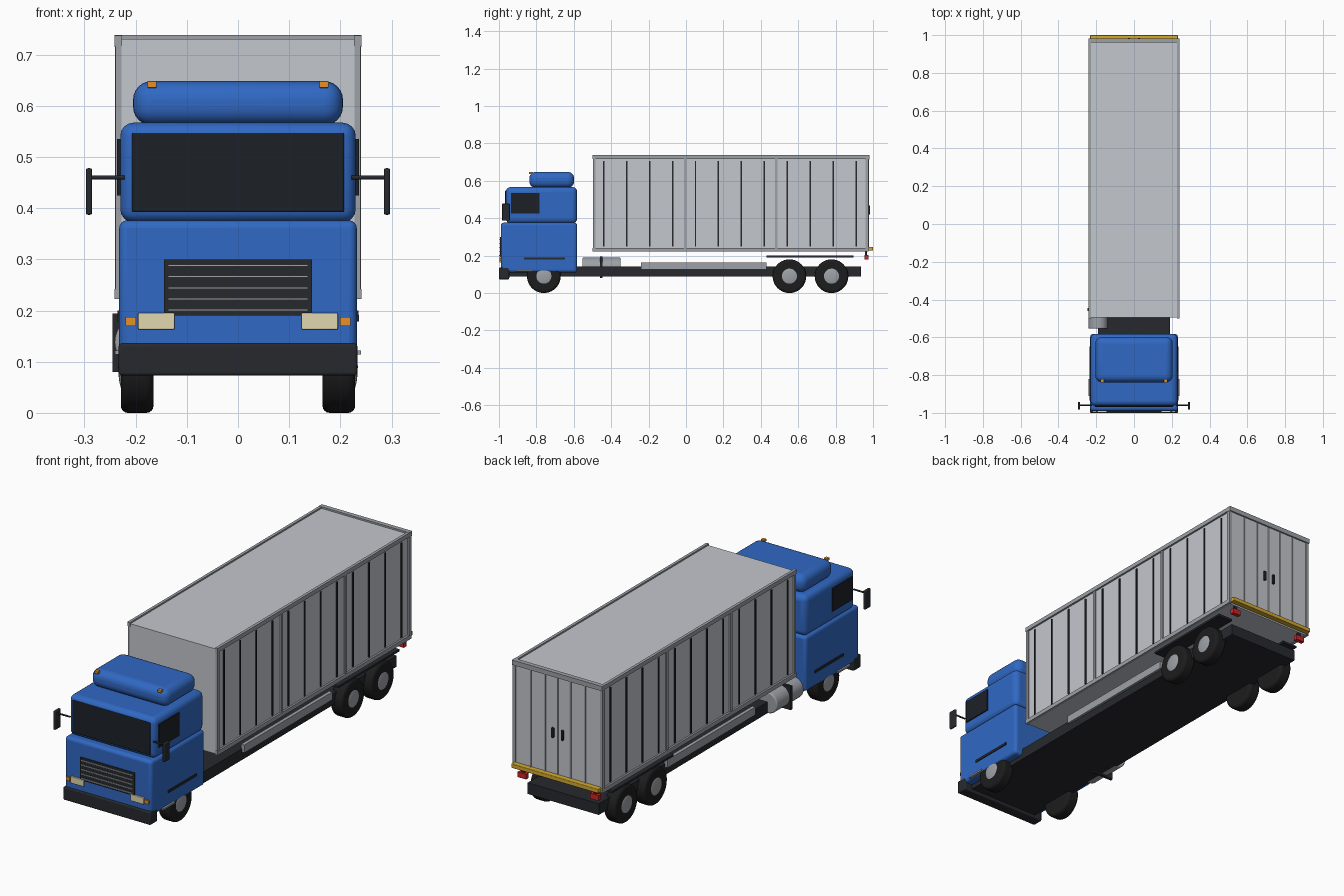
import bpy, math
from mathutils import Vector

if "Cube" in bpy.data.objects:
    bpy.data.objects.remove(bpy.data.objects["Cube"])


def mat(name, r, g, b):
    m = bpy.data.materials.new(name)
    m.diffuse_color = (r, g, b, 1)
    m.use_nodes = True
    m.node_tree.nodes["Principled BSDF"].inputs["Base Color"].default_value = m.diffuse_color
    return m


BLUE = mat("blue_paint", 0.03, 0.14, 0.55)
DARK = mat("dark_plastic", 0.02, 0.022, 0.027)
BLACK = mat("rubber", 0.012, 0.012, 0.012)
GLASS = mat("dark_glass", 0.012, 0.015, 0.02)
AMBER = mat("amber", 0.8, 0.28, 0.02)
CREAM = mat("lamp_cream", 0.75, 0.68, 0.42)
RED = mat("red_lamp", 0.6, 0.02, 0.02)
YELLOW = mat("yellow_bar", 0.65, 0.4, 0.03)
PALE = mat("pale_grey", 0.55, 0.57, 0.61)
STEEL = mat("steel_grey", 0.34, 0.36, 0.39)


def smooth(o):
    bpy.ops.object.select_all(action='DESELECT')
    o.select_set(True)
    bpy.context.view_layer.objects.active = o
    bpy.ops.object.shade_smooth_by_angle(angle=math.radians(35))


def box(name, x, y, z, m=None, bevel=0, segs=4):
    """Box from (min, max) pairs, with optional rounded edges."""
    bpy.ops.mesh.primitive_cube_add(size=1)
    o = bpy.context.object
    o.name = name
    lo, hi = Vector((x[0], y[0], z[0])), Vector((x[1], y[1], z[1]))
    for v in o.data.vertices:
        v.co = (lo + hi) / 2 + v.co * (hi - lo)
    if m:
        o.data.materials.append(m)
    if bevel:
        b = o.modifiers.new("round", 'BEVEL')
        b.width, b.segments = bevel, segs
        smooth(o)
    return o


def pair(name, x, y, z, m=None, bevel=0, segs=3):
    """Same box on both sides of the truck."""
    box(name + "_right", x, y, z, m, bevel, segs)
    box(name + "_left", (-x[1], -x[0]), y, z, m, bevel, segs)


def cyl(name, loc, r, depth, axis, m=None, bevel=0):
    rot = {'x': (0, math.pi / 2, 0), 'y': (math.pi / 2, 0, 0), 'z': (0, 0, 0)}[axis]
    bpy.ops.mesh.primitive_cylinder_add(vertices=40, radius=r, depth=depth, location=loc, rotation=rot)
    o = bpy.context.object
    o.name = name
    if m:
        o.data.materials.append(m)
    if bevel:
        b = o.modifiers.new("round", 'BEVEL')
        b.width, b.segments, b.limit_method = bevel, 4, 'ANGLE'
    smooth(o)
    return o


# Chassis
box("chassis", (-0.19, 0.19), (-0.96, 0.935), (0.088, 0.142), DARK)
pair("side_rail", (0.185, 0.202), (-0.24, 0.43), (0.125, 0.163), STEEL)
pair("rear_fender", (0.155, 0.235), (0.43, 0.895), (0.19, 0.2), DARK)

# Wheels with domed hubs
for label, y in (("front", -0.76), ("rear_a", 0.553), ("rear_b", 0.778)):
    for side, s in (("right", 1), ("left", -1)):
        cyl(f"{label}_tyre_{side}", (s * 0.197, y, 0.09), 0.09, 0.064, 'x', BLACK, 0.014)
        bpy.ops.mesh.primitive_uv_sphere_add(segments=32, ring_count=16, radius=1,
                                             location=(s * 0.222, y, 0.09))
        hub = bpy.context.object
        hub.name = f"{label}_hub_{side}"
        hub.scale = (0.012, 0.05, 0.05)
        hub.data.materials.append(STEEL)
        smooth(hub)

# Fuel tank on the left with its strap
cyl("fuel_tank", (-0.19, -0.452, 0.138), 0.051, 0.205, 'y', STEEL, 0.006)
box("tank_strap", (-0.245, -0.135), (-0.46, -0.446), (0.08, 0.194), DARK)

# Cab
box("cab_lower", (-0.232, 0.232), (-0.99, -0.582), (0.11, 0.376), BLUE, 0.015)
box("cab_upper", (-0.23, 0.23), (-0.963, -0.582), (0.372, 0.567), BLUE, 0.026)
box("roof_fairing", (-0.205, 0.205), (-0.838, -0.598), (0.562, 0.648), BLUE, 0.036, 6)
box("windscreen", (-0.207, 0.207), (-0.968, -0.95), (0.392, 0.547), GLASS, 0.003, 2)
box("front_bumper", (-0.233, 0.233), (-1.0, -0.945), (0.073, 0.136), DARK, 0.006)
pair("side_window", (0.22, 0.236), (-0.935, -0.782), (0.425, 0.535), GLASS)
pair("door_strip", (0.225, 0.236), (-0.865, -0.648), (0.179, 0.191), DARK)
pair("cab_step", (0.2, 0.24), (-0.91, -0.82), (0.114, 0.122), STEEL)

# Grille and lamps
box("grille", (-0.145, 0.145), (-0.995, -0.98), (0.19, 0.3), DARK)
for i in range(5):
    z = 0.201 + i * 0.0217
    box(f"grille_slat_{i}", (-0.137, 0.137), (-0.999, -0.99), (z - 0.002, z + 0.002), STEEL)
pair("headlamp", (0.124, 0.195), (-0.998, -0.98), (0.163, 0.195), CREAM, 0.002)
pair("indicator", (0.199, 0.22), (-0.997, -0.98), (0.17, 0.187), AMBER)
pair("roof_marker", (0.159, 0.177), (-0.84, -0.822), (0.635, 0.648), AMBER, 0.002)

# Mirrors
for s in (1, -1):
    cyl("mirror_arm", (s * 0.257, -0.96, 0.46), 0.004, 0.07, 'x', DARK)
pair("mirror", (0.285, 0.297), (-0.983, -0.942), (0.387, 0.478), DARK, 0.004)

# Cargo body with rails, posts and dark ribs
box("cargo_body", (-0.232, 0.232), (-0.495, 0.968), (0.224, 0.73), PALE)
pair("top_rail", (0.227, 0.241), (-0.499, 0.975), (0.717, 0.737), STEEL)
pair("bottom_rail", (0.227, 0.241), (-0.499, 0.975), (0.222, 0.242), STEEL)
for i in range(4):
    y = -0.49 + i * 0.486
    pair(f"side_post_{i}", (0.228, 0.239), (y - 0.007, y + 0.007), (0.235, 0.72), STEEL)
for i in range(12):
    y = -0.44 + i * 0.1227
    pair(f"side_rib_{i}", (0.228, 0.236), (y - 0.004, y + 0.004), (0.25, 0.706), DARK)

# Rear doors, frame, lock bars and handles
pair("rear_door", (0.002, 0.225), (0.96, 0.974), (0.245, 0.716), PALE)
box("rear_header", (-0.241, 0.241), (0.96, 0.982), (0.715, 0.738), STEEL)
pair("rear_corner_post", (0.225, 0.24), (0.96, 0.977), (0.225, 0.72), STEEL)
for x in (0.068, 0.145):
    pair("lock_bar", (x - 0.003, x + 0.003), (0.97, 0.978), (0.247, 0.715), STEEL)
pair("door_handle", (0.02, 0.032), (0.972, 0.984), (0.42, 0.468), DARK, 0.003)
box("rear_step_bar", (-0.232, 0.232), (0.972, 1.0), (0.227, 0.247), YELLOW, 0.003)
pair("tail_lamp", (0.17, 0.215), (0.955, 0.975), (0.178, 0.203), RED)
pair("tail_lamp_mount", (0.185, 0.2), (0.957, 0.967), (0.2, 0.23), DARK)
